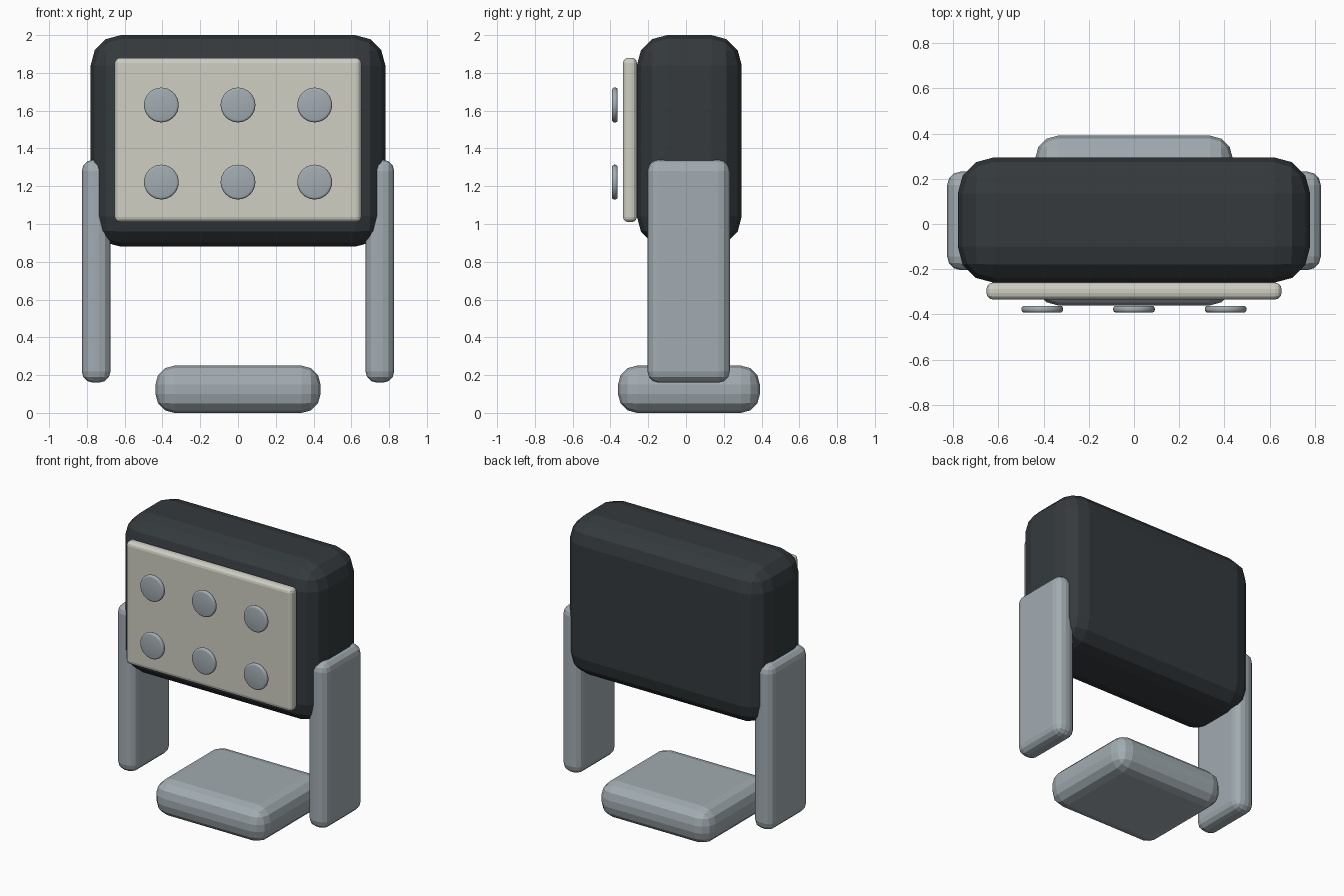
import bpy, bmesh
from math import pi
from mathutils import Matrix, Vector

if "Cube" in bpy.data.objects:
    bpy.data.objects.remove(bpy.data.objects["Cube"])


def material(name, rgb):
    m = bpy.data.materials.new(name)
    m.diffuse_color = (*rgb, 1)
    m.use_nodes = True
    m.node_tree.nodes["Principled BSDF"].inputs["Base Color"].default_value = m.diffuse_color
    return m


DARK = material("charcoal", (0.035, 0.042, 0.047))
CREAM = material("cream", (0.62, 0.62, 0.55))
STEEL = material("steel", (0.36, 0.41, 0.44))


def finish(name, bm, mat, bevel, segments, smooth=False):
    mesh = bpy.data.meshes.new(name)
    bm.to_mesh(mesh)
    bm.free()
    mesh.materials.append(mat)
    for p in mesh.polygons:
        p.use_smooth = smooth
    ob = bpy.data.objects.new(name, mesh)
    bpy.context.collection.objects.link(ob)
    mod = ob.modifiers.new("Bevel", 'BEVEL')
    mod.width, mod.segments = bevel, segments
    mod.limit_method = 'ANGLE'
    mod.angle_limit = pi / 4
    return ob


def rounded_box(name, lo, hi, mat, bevel, segments=3):
    lo, hi = Vector(lo), Vector(hi)
    bm = bmesh.new()
    bmesh.ops.create_cube(bm, size=1, matrix=Matrix.Translation((lo + hi) / 2)
                          @ Matrix.Diagonal((*(hi - lo), 1)))
    return finish(name, bm, mat, bevel, segments)


def button(name, x, z):
    bm = bmesh.new()
    bmesh.ops.create_cone(bm, cap_ends=True, segments=32, radius1=0.092, radius2=0.092,
                          depth=0.03, matrix=Matrix.Translation((x, -0.377, z))
                          @ Matrix.Rotation(pi / 2, 4, 'X'))
    return finish(name, bm, STEEL, 0.012, 3, True)


# Main housing and front panel
rounded_box("housing", (-0.78, -0.26, 0.88), (0.78, 0.295, 2.0), DARK, 0.16)
rounded_box("front_panel", (-0.653, -0.334, 1.01), (0.653, -0.26, 1.88), CREAM, 0.028)

# Side legs
for side, x0, x1 in (("left", -0.827, -0.675), ("right", 0.675, 0.827)):
    rounded_box(side + "_leg", (x0, -0.204, 0.16), (x1, 0.232, 1.34), STEEL, 0.06)

# Foot plate
rounded_box("base", (-0.437, -0.36, 0.0), (0.437, 0.391, 0.25), STEEL, 0.1)

# Two rows of three buttons
for r, z in enumerate((1.63, 1.222)):
    for c in range(3):
        button(f"button_{r}_{c}", (c - 1) * 0.406, z)
